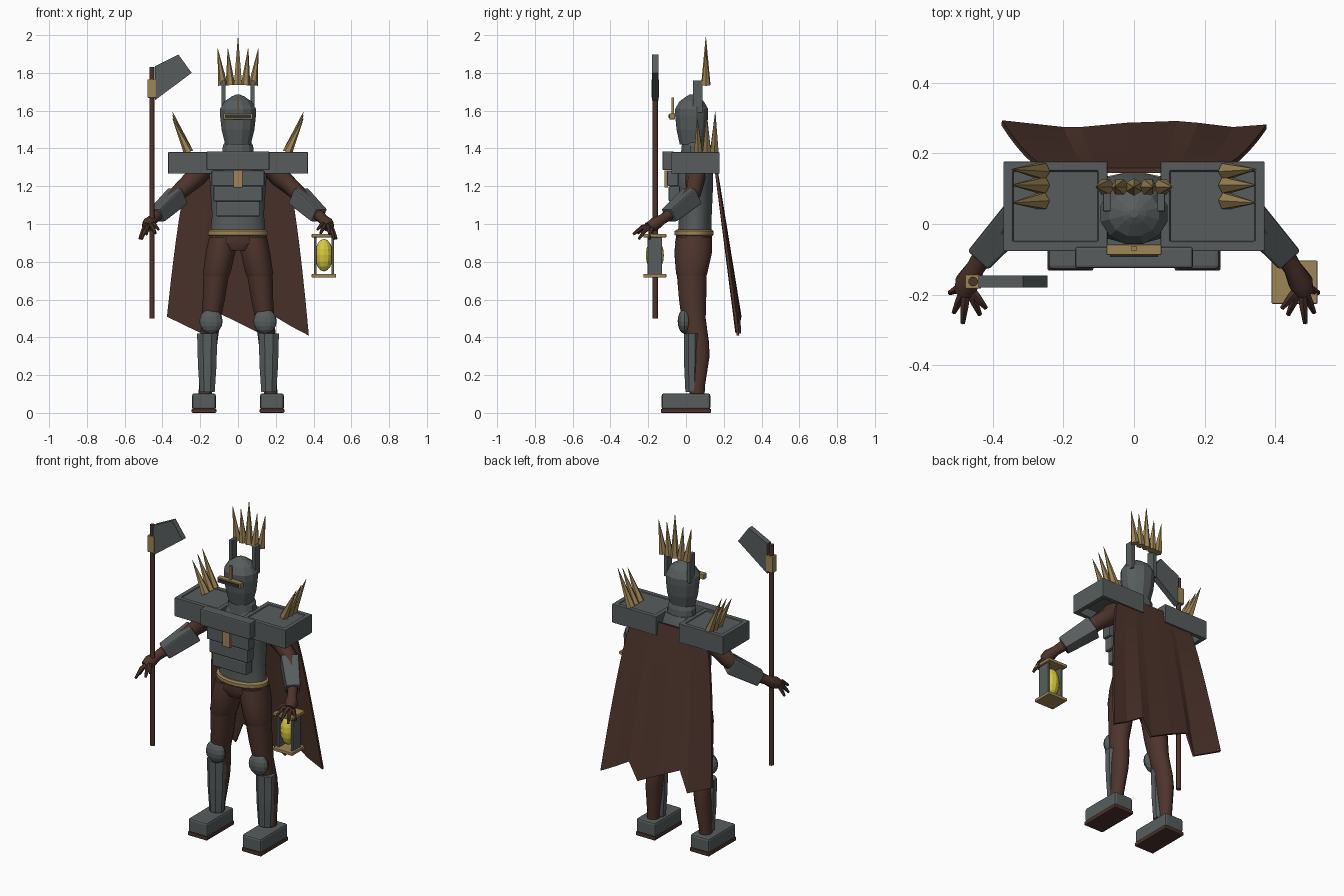
import bpy, bmesh, math
from mathutils import Vector

cube = bpy.data.objects.get("Cube")
if cube:
    bpy.data.objects.remove(cube, do_unlink=True)


def material(name, r, g, b):
    m = bpy.data.materials.new(name)
    m.use_nodes = True
    m.diffuse_color = (r, g, b, 1)
    m.node_tree.nodes["Principled BSDF"].inputs["Base Color"].default_value = (r, g, b, 1)
    return m


STEEL = material("steel grey", .095, .108, .11)
DARK = material("dark slit", .03, .033, .034)
BROWN = material("dark brown", .075, .034, .025)
GOLD = material("old gold", .34, .235, .09)
YELLOW = material("lamp yellow", .68, .58, .05)


def finish(name, bm, mat, bevel=0, smooth=False):
    bmesh.ops.recalc_face_normals(bm, faces=bm.faces)
    mesh = bpy.data.meshes.new(name)
    bm.to_mesh(mesh)
    bm.free()
    mesh.materials.append(mat)
    ob = bpy.data.objects.new(name, mesh)
    bpy.context.collection.objects.link(ob)
    if bevel:
        mod = ob.modifiers.new("bevel", 'BEVEL')
        mod.width, mod.segments = bevel, 2
    if smooth:
        bpy.ops.object.select_all(action='DESELECT')
        ob.select_set(True)
        bpy.context.view_layer.objects.active = ob
        bpy.ops.object.shade_smooth_by_angle(angle=math.radians(40))
    return ob


def box_mesh(lo, hi):
    bm = bmesh.new()
    bmesh.ops.create_cube(bm, size=1)
    for v in bm.verts:
        v.co = Vector([(a + b) / 2 + c * (b - a) for a, b, c in zip(lo, hi, v.co)])
    return bm


def box(name, centre, size, mat, bevel=0):
    lo = [c - s / 2 for c, s in zip(centre, size)]
    hi = [c + s / 2 for c, s in zip(centre, size)]
    return finish(name, box_mesh(lo, hi), mat, bevel)


def skin(bm, rings):
    n = len(rings[0])
    for a, b in zip(rings, rings[1:]):
        for i in range(n):
            bm.faces.new((a[i], a[(i + 1) % n], b[(i + 1) % n], b[i]))
    bm.faces.new(rings[0])
    bm.faces.new(rings[-1])


def loft(name, sections, mat, sides=12, smooth=False):
    """Stacked level ellipses: x, y, z, x radius, y radius."""
    bm = bmesh.new()
    angles = [math.tau * (i + .5) / sides for i in range(sides)]
    skin(bm, [[bm.verts.new((x + rx * math.cos(a), y + ry * math.sin(a), z)) for a in angles]
              for x, y, z, rx, ry in sections])
    return finish(name, bm, mat, 0, smooth)


def tube(name, path, mat, sides=8, bevel=0, smooth=False):
    """Round or square bar along points: x, y, z, radius."""
    bm = bmesh.new()
    pts = [Vector(p[:3]) for p in path]
    rings = []
    for i, p in enumerate(pts):
        along = pts[min(i + 1, len(pts) - 1)] - pts[max(i - 1, 0)]
        turn = along.to_track_quat('Z', 'Y')
        angles = [math.tau * (k + .5) / sides for k in range(sides)]
        rings.append([bm.verts.new(p + turn @ (Vector((math.cos(a), math.sin(a), 0)) * path[i][3]))
                      for a in angles])
    skin(bm, rings)
    return finish(name, bm, mat, bevel, smooth)


def spike(name, base, tip, radius):
    tube(name, [(*base, radius), (*tip, .001)], GOLD, 6)


def ball(name, centre, radii, mat):
    bm = bmesh.new()
    bmesh.ops.create_uvsphere(bm, u_segments=12, v_segments=8, radius=1)
    for v in bm.verts:
        v.co = Vector([c + r * k for c, r, k in zip(centre, radii, v.co)])
    return finish(name, bm, mat)


# Torso, hips and belt
loft("torso", [(0, .045, .94, .15, .09), (0, .05, 1.05, .14, .088), (0, .045, 1.2, .15, .1),
               (0, .045, 1.3, .16, .1), (0, .045, 1.38, .1, .065)], STEEL, 16, True)
loft("hips", [(0, .04, .86, .1, .08), (0, .04, .9, .162, .1), (0, .045, .96, .15, .095)], BROWN, 16, True)
loft("belt", [(0, .043, .935, .15, .095), (0, .043, .943, .16, .104), (0, .043, .962, .16, .104),
              (0, .043, .97, .15, .095)], GOLD, 20, True)

# Layered chest plates with a gold clasp
for i, (half, front, low, high) in enumerate([(.167, -.125, 1.285, 1.385), (.14, -.1, 1.2, 1.283),
                                              (.13, -.092, 1.12, 1.2), (.115, -.085, 1.04, 1.12)]):
    finish("chest_plate_%d" % (i + 1), box_mesh((-half, front, low), (half, front + .06, high)), STEEL, .007)
box("chest_clasp", (0, -.104, 1.238), (.048, .02, .09), GOLD, .003)

# Neck and helmet
loft("neck_guard", [(0, .04, 1.36, .088, .07), (0, .04, 1.415, .083, .065), (0, .04, 1.45, .06, .055)], STEEL)
loft("helmet", [(0, .03, 1.42, .07, .065), (0, .03, 1.5, .09, .083), (0, .03, 1.57, .098, .09),
                (0, .03, 1.61, .098, .09), (0, .03, 1.65, .073, .066), (0, .03, 1.675, .035, .03),
                (0, .03, 1.685, .012, .012)], STEEL)
box("visor_frame", (0, -.073, 1.57), (.155, .03, .032), GOLD, .003)
box("visor_slit", (0, -.09, 1.57), (.135, .006, .017), DARK)
box("visor_ridge", (0, -.07, 1.62), (.013, .014, .1), GOLD)

# Crown spikes
for i in range(-2, 3):
    spike("crown_spike_%d" % (i + 3), (.04 * i, .105, 1.735), (.054 * i, .105, 1.93 if i else 1.99), .025)

for side, s in (("left", 1), ("right", -1)):
    box(side + "_crown_post", (s * .077, .062, 1.675), (.022, .052, .17), STEEL, .003)

    # Shoulder pad, sunken above and hollow beneath
    bm = box_mesh((.075, -.077, 1.267), (.37, .177, 1.38))
    for v in bm.verts:
        v.co.x *= s
    bm.normal_update()
    if s < 0:
        bmesh.ops.reverse_faces(bm, faces=bm.faces)
        bm.normal_update()
    caps = [(f, .006 if f.normal.z > 0 else .05) for f in bm.faces if abs(f.normal.z) > .9]
    for f, depth in caps:
        bmesh.ops.inset_region(bm, faces=[f], thickness=.037, depth=0)
        bmesh.ops.inset_region(bm, faces=[f], thickness=.002, depth=-depth)
    finish(side + "_shoulder_pad", bm, STEEL, .004)
    for i, y in enumerate((.065, .11, .15)):
        spike("%s_shoulder_spike_%d" % (side, i + 1), (s * .262, y, 1.38),
              (s * .347, y + .005 * (i - 1), 1.56 + .017 * i), .026)

    # Arm, gauntlet and hand
    tube(side + "_arm", [(s * .15, .05, 1.33, .055), (s * .22, .05, 1.25, .055), (s * .31, .04, 1.17, .045),
                         (s * .42, -.08, 1.055, .032), (s * .45, -.125, 1.025, .027),
                         (s * .472, -.165, 1.0, .036), (s * .482, -.195, .983, .028)], BROWN, 10, 0, True)
    tube(side + "_gauntlet", [(s * .317, .035, 1.15, .07), (s * .43, -.09, 1.045, .056)], STEEL, 4, .008)
    palm = Vector((s * .474, -.172, .998))
    tips = [(.522, -.195, .92), (.51, -.25, .92), (.485, -.28, .945), (.437, -.256, .95), (.42, -.238, .97)]
    for i, (x, y, z) in enumerate(tips):
        tip = Vector((s * x, y, z))
        start, mid = palm.lerp(tip, .15), palm.lerp(tip, .55) + Vector((0, 0, .014))
        tube("%s_finger_%d" % (side, i + 1), [(*start, .015), (*mid, .013), (*tip, .007)], BROWN, 6, 0, True)

    # Leg with short breeches
    loft(side + "_thigh", [(s * .115, .03, .725, .07, .078), (s * .113, .03, .74, .075, .083),
                           (s * .092, .038, .85, .08, .1), (s * .08, .043, .93, .075, .095)], BROWN, 14, True)
    loft(side + "_leg", [(s * .175, .058, .07, .036, .04), (s * .172, .06, .14, .036, .04),
                         (s * .162, .068, .3, .046, .057), (s * .155, .065, .38, .048, .056),
                         (s * .142, .04, .5, .052, .064), (s * .128, .035, .6, .06, .072),
                         (s * .115, .03, .74, .07, .079)], BROWN, 14, True)
    loft(side + "_shin_guard", [(s * .163, .03, .11, .043, .036), (s * .163, .03, .25, .053, .043),
                                (s * .163, .03, .42, .058, .045)], STEEL, 8)
    ball(side + "_knee_guard", (s * .143, -.008, .485), (.062, .036, .066), STEEL)
    box(side + "_boot", (s * .18, 0, .06), (.126, .258, .086), STEEL, .012)
    box(side + "_boot_sole", (s * .18, 0, .011), (.13, .264, .022), BROWN, .005)

# Cape with a ragged hem: x, y, z at the bottom of each fold
hem = [(-.375, .287, .51), (-.2, .268, .425), (-.15, .268, .55), (-.02, .28, .49),
       (.12, .285, .42), (.18, .28, .52), (.28, .268, .46), (.375, .275, .41)]
bm = bmesh.new()
rows = []
for r in range(9):
    t = r / 8
    rows.append([bm.verts.new((x * (.62 + .38 * t ** .6), .152 + (y - .152) * t, 1.34 + (z - 1.34) * t))
                 for x, y, z in hem])
for a, b in zip(rows, rows[1:]):
    for i in range(len(hem) - 1):
        bm.faces.new((a[i], a[i + 1], b[i + 1], b[i]))
cape = finish("cape", bm, BROWN)
solid = cape.modifiers.new("thickness", 'SOLIDIFY')
solid.thickness, solid.offset = .014, 0

# Long-handled cleaver
SX, SY = -.456, -.163
tube("cleaver_shaft", [(SX, SY, .5, .014), (SX, SY, 1.83, .014)], BROWN, 10, 0, True)
box("cleaver_collar", (SX, SY, 1.717), (.046, .04, .098), GOLD, .003)
bm = bmesh.new()
outline = [(-.44, 1.655), (-.245, 1.8), (-.315, 1.897), (-.44, 1.835)]
face = bm.faces.new([bm.verts.new((x, SY - .017, z)) for x, z in outline])
grown = bmesh.ops.extrude_face_region(bm, geom=[face])["geom"]
bmesh.ops.translate(bm, vec=(0, .034, 0), verts=[g for g in grown if isinstance(g, bmesh.types.BMVert)])
finish("cleaver_blade", bm, STEEL)

# Hand lantern
LX, LY = .455, -.165
for name, z in (("lantern_base", .726), ("lantern_top", .938)):
    box(name, (LX, LY, z), (.13, .122, .018), GOLD, .003)
for name, s in (("lantern_left_panel", 1), ("lantern_right_panel", -1)):
    box(name, (LX + s * .046, LY, .832), (.014, .075, .2), STEEL, .002)
ball("lantern_glow", (LX, LY, .835), (.048, .048, .086), YELLOW)
